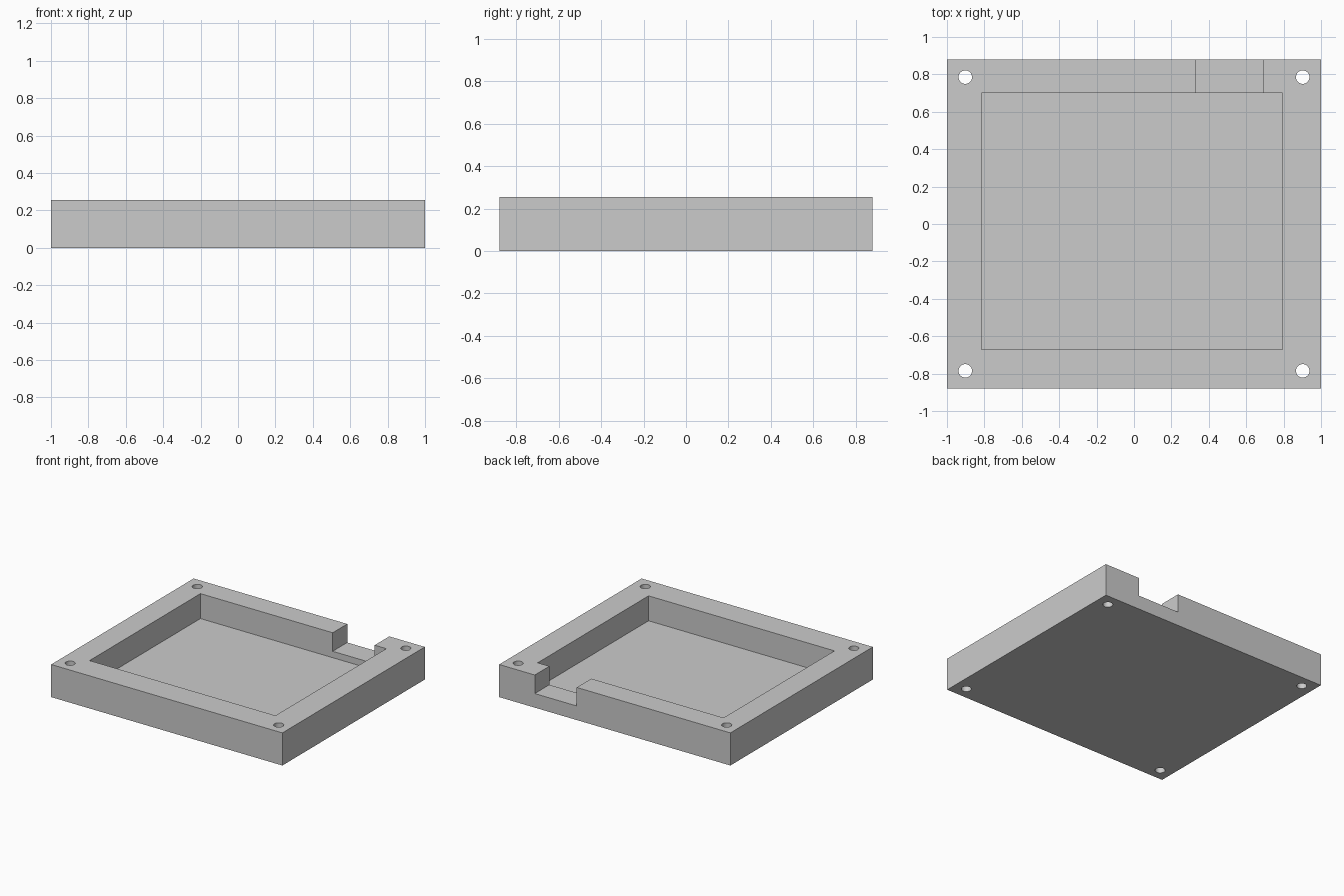
import bpy

default = bpy.data.objects.get("Cube")
if default:
    bpy.data.objects.remove(default, do_unlink=True)

WIDTH, DEPTH, HEIGHT = 2.0, 1.76, 0.255
POCKET_FLOOR, NOTCH_FLOOR = 0.06, 0.11
HOLE_X, HOLE_Y, HOLE_RADIUS = 0.902, 0.785, 0.036

grey = bpy.data.materials.new("light grey")
grey.use_nodes = True
grey.diffuse_color = (0.6, 0.6, 0.6, 1)
grey.node_tree.nodes["Principled BSDF"].inputs["Base Color"].default_value = grey.diffuse_color


def box(name, low, high):
    """Add a box spanning two opposite corners."""
    centre = [(a + b) / 2 for a, b in zip(low, high)]
    bpy.ops.mesh.primitive_cube_add(size=1, location=centre)
    ob = bpy.context.object
    ob.name = name
    ob.scale = [b - a for a, b in zip(low, high)]
    bpy.ops.object.transform_apply(location=True, rotation=False, scale=True)
    ob.data.materials.append(grey)
    return ob


def cut(target, cutter):
    """Subtract the cutter from the target, then discard it."""
    cutter.hide_render = True
    mod = target.modifiers.new(cutter.name, "BOOLEAN")
    mod.operation = "DIFFERENCE"
    mod.solver = "EXACT"
    mod.object = cutter
    bpy.ops.object.select_all(action="DESELECT")
    bpy.context.view_layer.objects.active = target
    target.select_set(True)
    bpy.ops.object.modifier_apply(modifier=mod.name)
    bpy.data.objects.remove(cutter, do_unlink=True)


# Solid block of the tray
tray = box("enclosure_tray", (-WIDTH / 2, -DEPTH / 2, 0), (WIDTH / 2, DEPTH / 2, HEIGHT))

# Open pocket, slightly off centre
cut(tray, box("pocket_cutter", (-0.815, -0.67, POCKET_FLOOR), (0.793, 0.70, HEIGHT + 0.1)))

# Cable notch through the back wall
cut(tray, box("notch_cutter", (0.329, 0.6, NOTCH_FLOOR), (0.692, DEPTH, HEIGHT + 0.2)))

# Screw holes through the four corners
for sx in (-1, 1):
    for sy in (-1, 1):
        bpy.ops.mesh.primitive_cylinder_add(
            vertices=48, radius=HOLE_RADIUS, depth=1,
            location=(sx * HOLE_X, sy * HOLE_Y, HEIGHT / 2))
        hole = bpy.context.object
        hole.name = "screw_hole_cutter"
        hole.data.materials.append(grey)
        cut(tray, hole)

# Round hole walls, crisp edges elsewhere
bpy.context.view_layer.objects.active = tray
tray.select_set(True)
bpy.ops.object.shade_smooth_by_angle()
